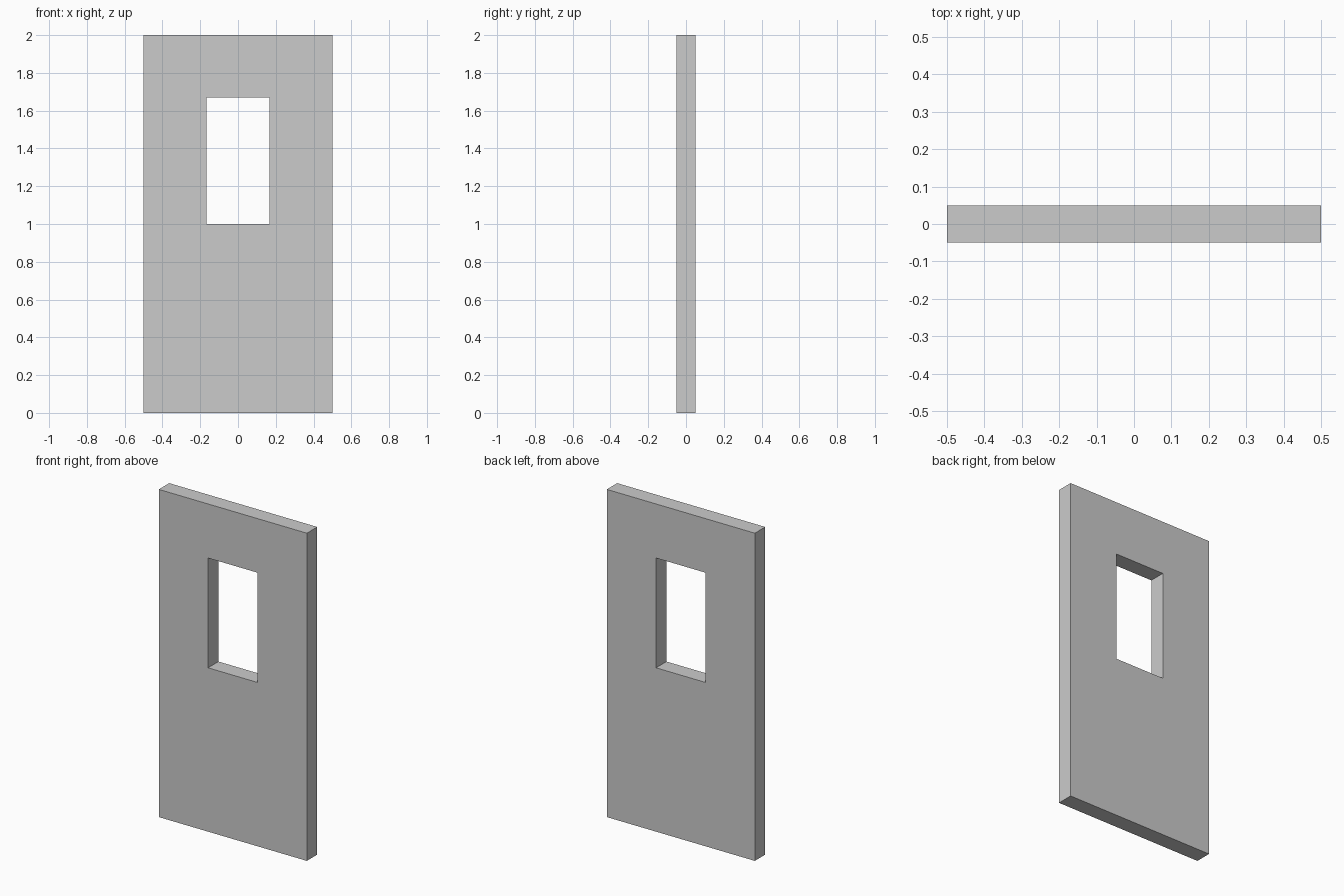
import bpy, bmesh

if "Cube" in bpy.data.objects:
    bpy.data.objects.remove(bpy.data.objects["Cube"])


def rectangle(bm, x, z0, z1, y):
    """Four corner vertices of an upright rectangle centred on x = 0."""
    return [bm.verts.new(p) for p in ((-x, y, z0), (x, y, z0), (x, y, z1), (-x, y, z1))]


def bridge(bm, a, b):
    """Ring of quads between two matching rectangles."""
    for i in range(4):
        j = (i + 1) % 4
        bm.faces.new((a[i], a[j], b[j], b[i]))


bm = bmesh.new()
half_thickness = 0.05

# Outer outline and window opening on the front and back
outer_front = rectangle(bm, 0.5, 0, 2, -half_thickness)
outer_back = rectangle(bm, 0.5, 0, 2, half_thickness)
window_front = rectangle(bm, 1 / 6, 1, 1.67, -half_thickness)
window_back = rectangle(bm, 1 / 6, 1, 1.67, half_thickness)

# Front face, window reveal, back face and outer edges
loops = [outer_front, window_front, window_back, outer_back]
for i in range(4):
    bridge(bm, loops[i], loops[(i + 1) % 4])

bmesh.ops.recalc_face_normals(bm, faces=bm.faces)
mesh = bpy.data.meshes.new("door_panel")
bm.to_mesh(mesh)
bm.free()
bpy.context.collection.objects.link(bpy.data.objects.new("door_panel", mesh))
